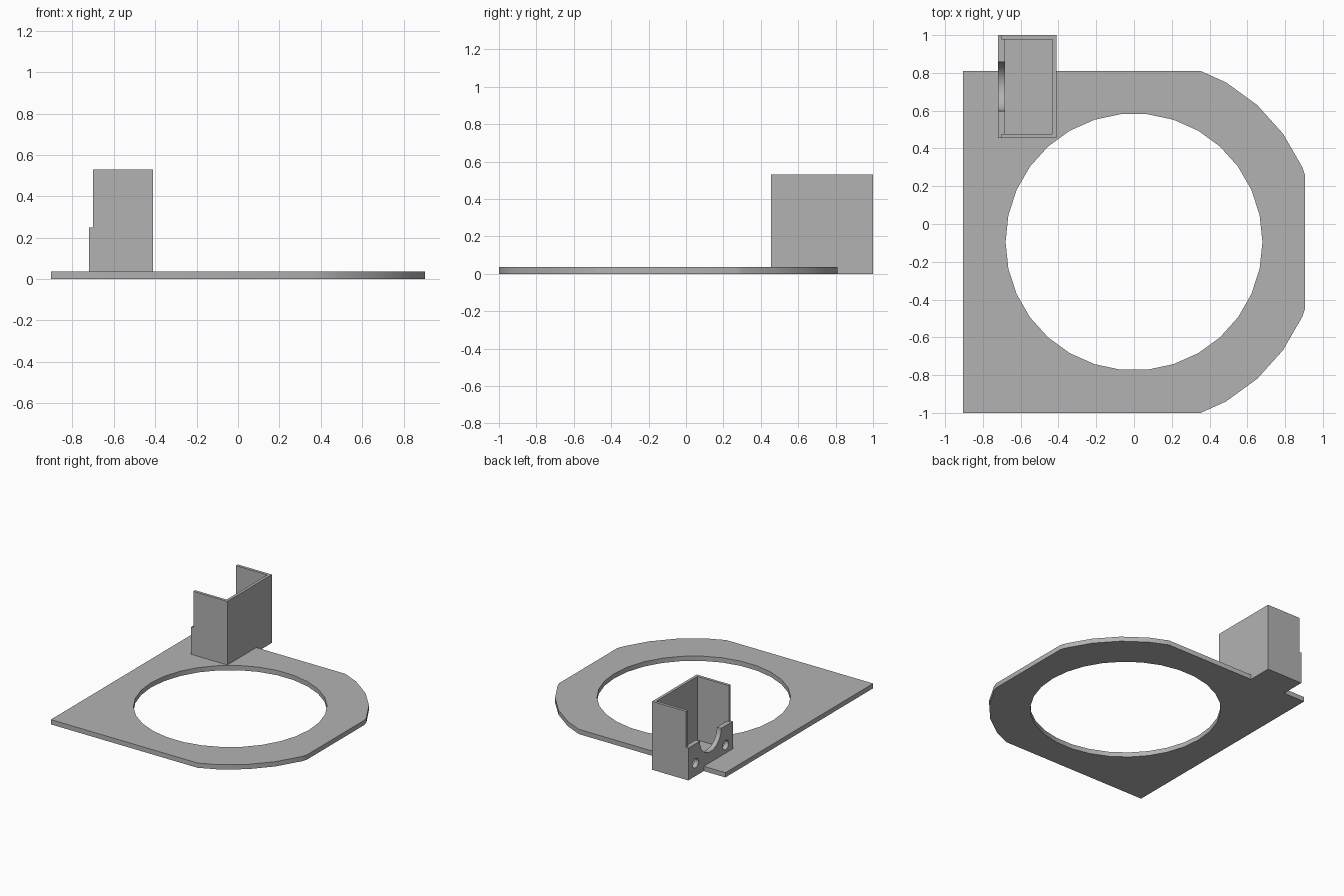
import bpy, bmesh, math
from math import cos, sin, radians, pi

cube = bpy.data.objects.get("Cube")
if cube:
    bpy.data.objects.remove(cube, do_unlink=True)

grey = bpy.data.materials.new("plain_grey")
grey.use_nodes = True
tone = (0.45, 0.45, 0.45, 1)
grey.diffuse_color = tone
grey.node_tree.nodes["Principled BSDF"].inputs["Base Color"].default_value = tone


def circle(cx, cy, r, n):
    return [(cx + r * cos(2 * pi * i / n), cy + r * sin(2 * pi * i / n)) for i in range(n)]


def extrude(name, loops, depth, place):
    """Fill an outline with optional holes and extrude it by the vector depth."""
    bm = bmesh.new()
    edges = []
    for loop in loops:
        vs = [bm.verts.new(place(a, b)) for a, b in loop]
        edges += [bm.edges.new((v, vs[i - 1])) for i, v in enumerate(vs)]
    bmesh.ops.triangle_fill(bm, edges=edges, use_beauty=True)
    grown = bmesh.ops.extrude_face_region(bm, geom=bm.faces[:], use_keep_orig=True)["geom"]
    bmesh.ops.translate(bm, vec=depth, verts=[g for g in grown if isinstance(g, bmesh.types.BMVert)])
    bmesh.ops.recalc_face_normals(bm, faces=bm.faces[:])
    mesh = bpy.data.meshes.new(name)
    bm.to_mesh(mesh)
    bm.free()
    mesh.materials.append(grey)
    ob = bpy.data.objects.new(name, mesh)
    bpy.context.collection.objects.link(ob)
    return ob


def activate(ob):
    bpy.ops.object.select_all(action='DESELECT')
    ob.select_set(True)
    bpy.context.view_layer.objects.active = ob


def merge(target, part):
    mod = target.modifiers.new("union", 'BOOLEAN')
    mod.operation, mod.solver, mod.object = 'UNION', 'EXACT', part
    activate(target)
    bpy.ops.object.modifier_apply(modifier=mod.name)
    bpy.data.objects.remove(part, do_unlink=True)


def flat(z):
    return lambda x, y: (x, y, z)


# Base plate: square on the left, rounded on the right, with a round opening
thick, cy, edge, big = 0.037, -0.095, 0.905, 0.975
arc = [(big * cos(radians(a)), big * sin(radians(a))) for a in (24, 36, 48, 60)]
rise = [(edge, 0.353)] + arc + [(0.353, edge)]
rise[0] = (edge, 0.355)
half = [(x, y) for x, y in rise] + [(-edge, edge)]
outline = [(x, cy + y) for x, y in half] + [(x, cy - y) for x, y in reversed(half)]
plate = extrude("base_plate", [outline, circle(0, cy, 0.68, 30)], (0, 0, thick), flat(0))

# Bracket floor and three upright walls
x0, x1, y0, y1, top, wall = -0.72, -0.41, 0.455, 1.0, 0.53, 0.022
lip = -0.702
bracket = extrude("bracket", [[(x0, y0), (x1, y0), (x1, y1), (x0, y1)]], (0, 0, thick), flat(0))
walls = extrude("walls", [[(lip, y0), (x1, y0), (x1, y1), (lip, y1),
                           (lip, y1 - wall), (x1 - wall, y1 - wall),
                           (x1 - wall, y0 + wall), (lip, y0 + wall)]], (0, 0, top), flat(0))

# Low outer panel with a half-round notch and two bolt holes
mid, panel_top, notch = (y0 + y1) / 2, 0.25, 0.13
dip = [(mid - notch * cos(pi * i / 24), panel_top - notch * sin(pi * i / 24)) for i in range(25)]
panel_edge = [(y1, panel_top), (y1, 0), (y0, 0), (y0, panel_top)] + dip
bolts = [circle(mid + s * 0.185, 0.1, 0.036, 24) for s in (-1, 1)]
panel = extrude("panel", [panel_edge] + bolts, (thick, 0, 0), lambda y, z: (x0, y, z))

merge(bracket, walls)
merge(bracket, panel)

for ob in (plate, bracket):
    activate(ob)
    bpy.ops.object.shade_smooth_by_angle(angle=radians(30))
